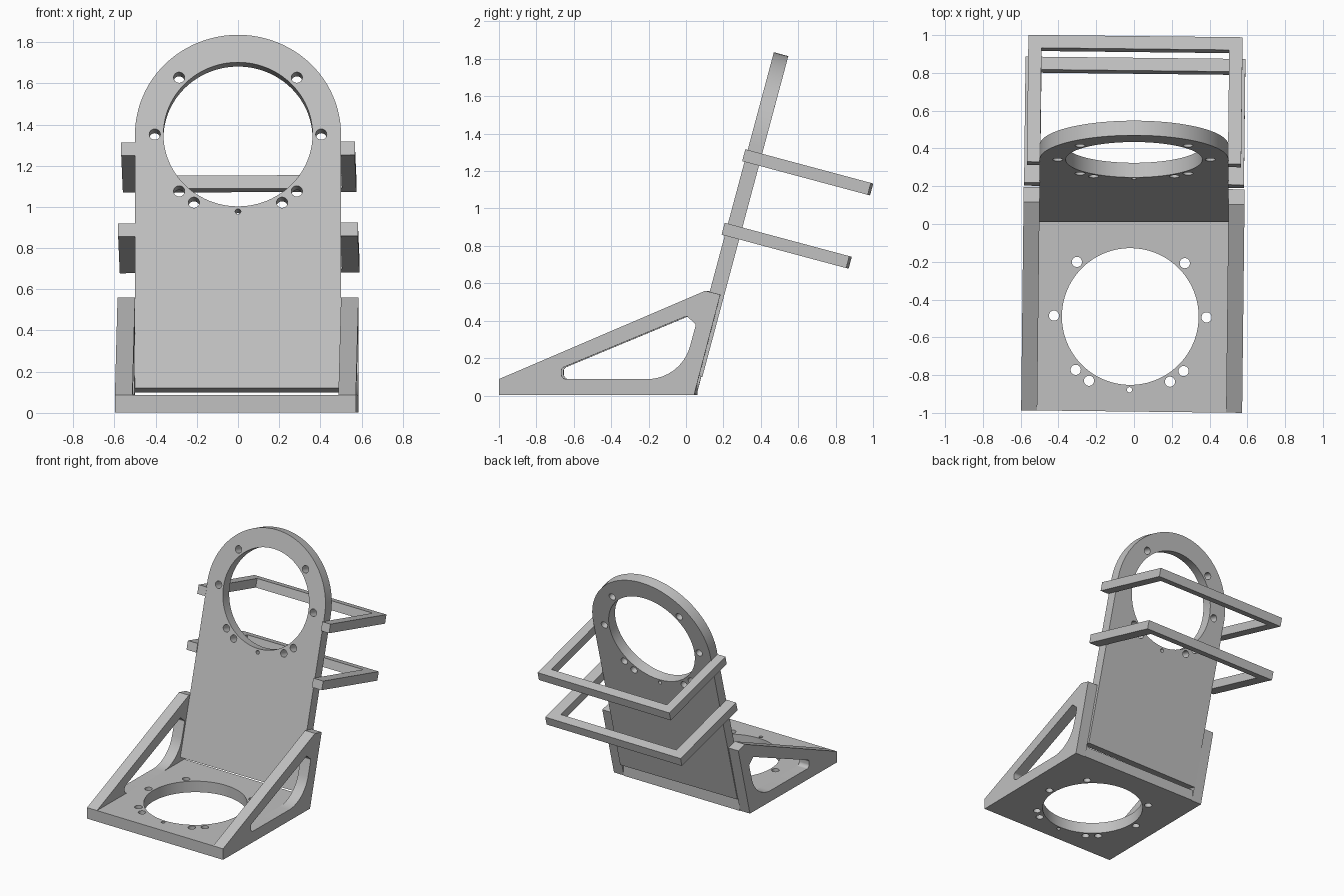
import bpy
from math import sin, cos, tan, pi, radians
from mathutils import Matrix, Vector

cube = bpy.data.objects.get("Cube")
if cube:
    bpy.data.objects.remove(cube, do_unlink=True)

grey = bpy.data.materials.new("light grey")
grey.use_nodes = True
colour = (0.53, 0.53, 0.53, 1)
grey.diffuse_color = colour
grey.node_tree.nodes["Principled BSDF"].inputs["Base Color"].default_value = colour

TILT = radians(15)     # lean of the upright plate
SKEW = -0.0115         # slight twist of the base and frames


def circle(x, y, r, n=32):
    return [(x + r * cos(2 * pi * i / n), y + r * sin(2 * pi * i / n)) for i in range(n)]


def fillet(corners, steps=10):
    """Round each (x, y, radius) corner of a polygon."""
    out = []
    for i, (x, y, r) in enumerate(corners):
        p = Vector((x, y))
        a = (Vector(corners[i - 1][:2]) - p).normalized()
        b = (Vector(corners[(i + 1) % len(corners)][:2]) - p).normalized()
        half = a.angle(b) / 2
        centre = p + (a + b).normalized() * (r / sin(half))
        start = p + a * (r / tan(half)) - centre
        end = p + b * (r / tan(half)) - centre
        for k in range(steps + 1):
            v = start.lerp(end, k / steps).normalized() * r
            out.append(tuple(centre + v))
    return out


def slab(name, loops, thickness, matrix):
    """Extrude an outline with holes into a plate centred on its own plane."""
    curve = bpy.data.curves.new(name, 'CURVE')
    curve.dimensions = '2D'
    curve.fill_mode = 'BOTH'
    curve.extrude = thickness / 2
    for loop in loops:
        spline = curve.splines.new('POLY')
        spline.points.add(len(loop) - 1)
        for point, (x, y) in zip(spline.points, loop):
            point.co = (x, y, 0, 1)
        spline.use_cyclic_u = True
    obj = bpy.data.objects.new(name, curve)
    bpy.context.collection.objects.link(obj)
    obj.matrix_world = matrix
    bpy.ops.object.select_all(action='DESELECT')
    obj.select_set(True)
    bpy.context.view_layer.objects.active = obj
    bpy.ops.object.convert(target='MESH')
    obj = bpy.context.object
    obj.data.materials.clear()
    obj.data.materials.append(grey)
    bpy.ops.object.shade_smooth_by_angle(angle=radians(30))
    return obj


def mounting_holes(x, y):
    """Large opening ringed by screw holes and one small pin hole."""
    holes = [circle(x, y, 0.362, 96), circle(x, y - 0.388, 0.014, 16)]
    for angle in (0, 45, -45, -58):
        for side in (-1, 1):
            a = radians(angle)
            holes.append(circle(x + side * 0.404 * cos(a), y + 0.404 * sin(a), 0.027, 24))
    return holes


# Base plate
pivot = Matrix.Translation((0, 0.1, 0)) @ Matrix.Rotation(SKEW, 4, 'Z') @ Matrix.Translation((0, -0.1, 0))
base = [(-0.5, -0.993), (0.5, -0.993), (0.5, 0.055), (-0.5, 0.055)]
slab("base_plate", [base] + mounting_holes(-0.013, -0.49), 0.085,
     pivot @ Matrix.Translation((0, 0, 0.0455)))

# Triangular side brackets with a rounded window
bracket = [(-0.993, 0.003), (0.05, 0.003), (0.19, 0.54), (0.11, 0.56), (-0.993, 0.088)]
window = fillet([(-0.66, 0.088, 0.027), (-0.02, 0.088, 0.235), (0.06, 0.38, 0.012),
                 (0.01, 0.425, 0.012), (-0.66, 0.146, 0.022)])
stand = Matrix.Rotation(pi / 2, 4, 'Z') @ Matrix.Rotation(pi / 2, 4, 'X')
for name, side in (("left_bracket", 1), ("right_bracket", -1)):
    slab(name, [bracket, window], 0.085,
         pivot @ Matrix.Translation((side * 0.5425, 0, 0)) @ stand)

# Leaning upright plate with a round top
arch = [(-0.5, -1.275), (0.5, -1.275)]
arch += [(0.5 * cos(pi * i / 48), 0.5 * sin(pi * i / 48)) for i in range(49)]
slab("upright_plate", [arch] + mounting_holes(0, 0), 0.08,
     Matrix.Translation((0, 0.379, 1.342)) @ Matrix.Rotation(pi / 2 - TILT, 4, 'X'))

# U-shaped frames behind the upright plate
for name, half, y, z, length in (("upper_frame", 0.567, 0.315, 1.283, 0.695),
                                 ("lower_frame", 0.582, 0.205, 0.89, 0.69)):
    inner, bar = 0.497, 0.07
    outline = [(-half, 0), (-inner, 0), (-inner, length - bar), (inner, length - bar),
               (inner, 0), (half, 0), (half, length), (-half, length)]
    slab(name, [outline], 0.066, Matrix.Translation((0, y, z))
         @ Matrix.Rotation(-TILT, 4, 'X') @ Matrix.Rotation(SKEW, 4, 'Z'))
